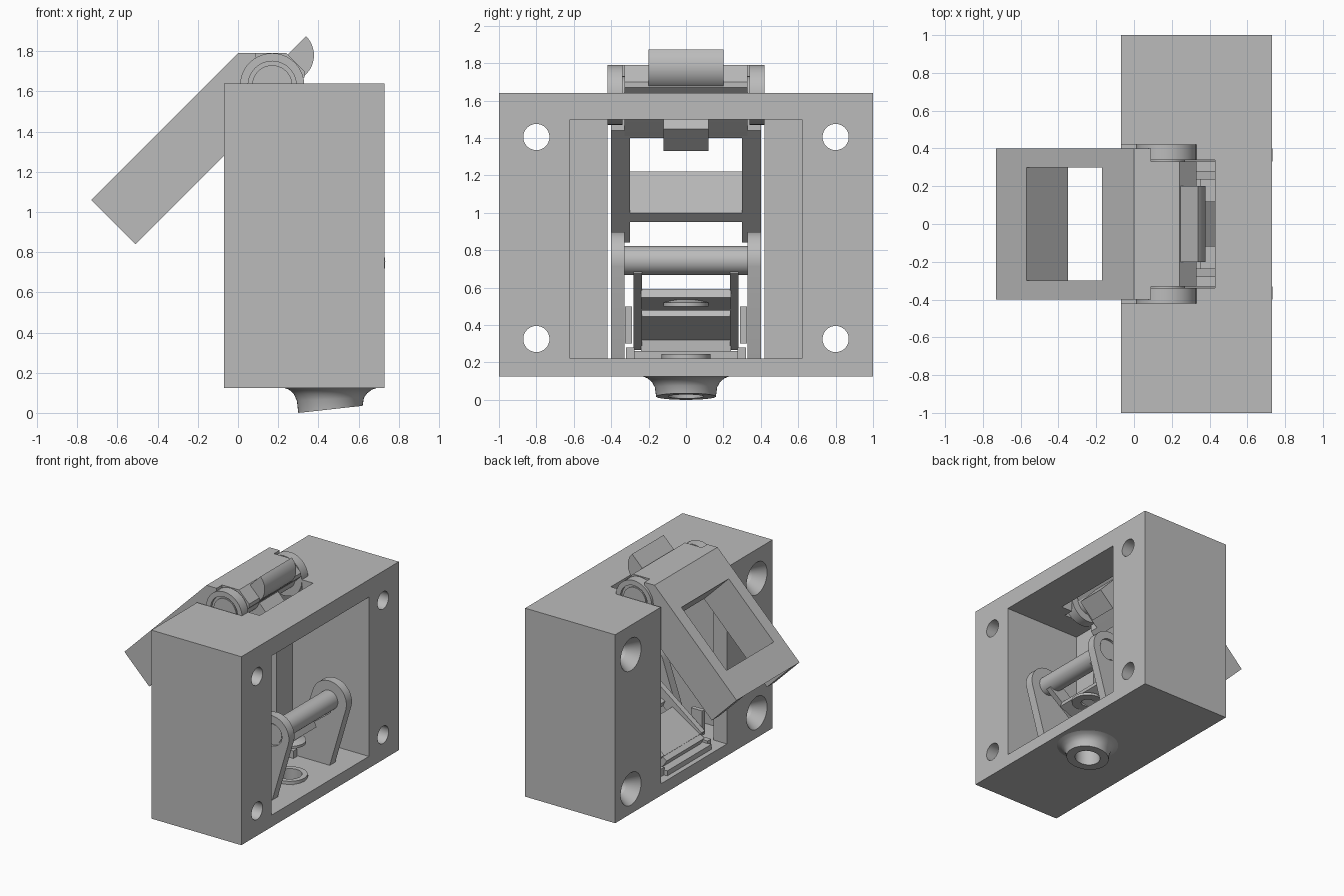
import bpy, bmesh, math

if "Cube" in bpy.data.objects:
    bpy.data.objects.remove(bpy.data.objects["Cube"])

grey = bpy.data.materials.new("plain grey")
grey.use_nodes = True
grey.diffuse_color = (0.5, 0.5, 0.5, 1)
grey.node_tree.nodes["Principled BSDF"].inputs["Base Color"].default_value = (0.5, 0.5, 0.5, 1)


def finish(name, bm):
    bmesh.ops.recalc_face_normals(bm, faces=bm.faces)
    mesh = bpy.data.meshes.new(name)
    bm.to_mesh(mesh)
    bm.free()
    mesh.materials.append(grey)
    obj = bpy.data.objects.new(name, mesh)
    bpy.context.collection.objects.link(obj)
    return obj


def prism(name, outline, y0, y1):
    """Extrude an (x, z) outline from y0 to y1."""
    bm = bmesh.new()
    face = bm.faces.new([bm.verts.new((x, y0, z)) for x, z in outline])
    side = bmesh.ops.extrude_face_region(bm, geom=[face])["geom"]
    moved = [v for v in side if isinstance(v, bmesh.types.BMVert)]
    bmesh.ops.translate(bm, verts=moved, vec=(0, y1 - y0, 0))
    return finish(name, bm)


def block(name, x0, x1, y0, y1, z0, z1):
    return prism(name, [(x0, z0), (x1, z0), (x1, z1), (x0, z1)], y0, y1)


def arc(cx, cz, r, start=0, end=360, steps=40):
    count = steps if end - start == 360 else steps + 1
    angles = [math.radians(start + (end - start) * i / steps) for i in range(count)]
    return [(cx + r * math.cos(a), cz + r * math.sin(a)) for a in angles]


def bar(ax, az, bx, bz, w):
    """Outline of a straight bar of half width w."""
    length = math.hypot(bx - ax, bz - az)
    nx, nz = -(bz - az) / length * w, (bx - ax) / length * w
    return [(ax + nx, az + nz), (bx + nx, bz + nz), (bx - nx, bz - nz), (ax - nx, az - nz)]


def lathe(name, centre, axis, profile, tilt=0, n=48):
    """Closed ring profile of (radius, height, tilt weight) about x or z."""
    bm = bmesh.new()
    rings = []
    for r, h, weight in profile:
        ring = []
        for i in range(n):
            a = 2 * math.pi * i / n
            u, v = r * math.cos(a), r * math.sin(a)
            p = (h, u, v) if axis == "x" else (u, v, h + weight * tilt * u)
            ring.append(bm.verts.new([c + q for c, q in zip(centre, p)]))
        rings.append(ring)
    for k, ring in enumerate(rings):
        after = rings[(k + 1) % len(rings)]
        for i in range(n):
            j = (i + 1) % n
            bm.faces.new((ring[i], ring[j], after[j], after[i]))
    return finish(name, bm)


def solid_turn(name, centre, profile):
    """Capped solid of revolution along x, from (radius, x) pairs."""
    bm = bmesh.new()
    rings = []
    for r, h in profile:
        rings.append([bm.verts.new((h, centre[0] + y, centre[1] + z)) for y, z in arc(0, 0, r)])
    for a, b in zip(rings, rings[1:]):
        for i in range(len(a)):
            j = (i + 1) % len(a)
            bm.faces.new((a[i], a[j], b[j], b[i]))
    bm.faces.new(rings[0])
    bm.faces.new(rings[-1])
    return finish(name, bm)


def cut(target, *cutters):
    for cutter in cutters:
        mod = target.modifiers.new("cut", "BOOLEAN")
        mod.operation, mod.solver, mod.object = "DIFFERENCE", "EXACT", cutter
        cutter.hide_render = True
    bpy.context.view_layer.update()
    graph = bpy.context.evaluated_depsgraph_get()
    mesh = bpy.data.meshes.new_from_object(target.evaluated_get(graph))
    target.modifiers.clear()
    target.data = mesh
    for cutter in cutters:
        bpy.data.objects.remove(cutter)


# Housing with front cavity, rear slot and top notch
housing = block("housing", -0.07, 0.73, -1, 1, 0.125, 1.64)
cutters = [
    block("cavity_cut", 0.05, 0.9, -0.62, 0.62, 0.22, 1.5),
    block("slot_cut", -0.2, 0.2, -0.42, 0.42, 0.22, 1.8),
    block("notch_cut", -0.2, 0.33, -0.42, 0.42, 1.3, 1.8),
    block("hub_cut", 0.1, 0.43, -0.34, 0.34, 1.3, 1.8),
    prism("outlet_cut", [(0.36, 0), (0.56, 0), (0.56, 0.4), (0.36, 0.4)], -0.1, 0.1),
]
# Countersunk mounting holes
for y in (-0.8, 0.8):
    for z in (0.325, 1.405):
        cutters.append(solid_turn("screw_cut", (y, z),
                                  [(0.14, -0.08), (0.13, -0.07), (0.07, 0.02), (0.07, 0.9)]))
cut(housing, *cutters)

# Flared outlet with slanted end and inner collar
lathe("outlet_nozzle", (0.46, 0, 0), "z", [
    (0.235, 0.126, 0), (0.205, 0.115, 0), (0.182, 0.095, 0.1), (0.167, 0.068, 0.4),
    (0.16, 0.0175, 1), (0.095, 0.0175, 1), (0.09, 0.245, 0), (0.13, 0.245, 0),
    (0.13, 0.215, 0), (0.16, 0.2, 0), (0.16, 0.126, 0)], tilt=0.11)

# Tilted lever with window and finger chamfer
lever = prism("lever_plate", [(-0.73, 1.06), (0, 1.79), (0.09, 1.79), (0.09, 1.44), (-0.51, 0.84)], -0.4, 0.4)
cut(lever,
    prism("window_cut", [(-0.67, 1.32), (-0.27, 1.72), (0.15, 1.3), (-0.25, 0.9)], -0.3, 0.3),
    prism("chamfer_cut", [(-0.73, 1.06), (-0.4, 0.95), (-0.4, 0.7), (-0.8, 0.7), (-0.8, 1.08)], -0.3, 0.3))
prism("lever_hub", [(0.06, 1.79), (0.24, 1.79), (0.33, 1.7), (0.33, 1.67), (0.13, 1.475), (0.06, 1.41)], -0.33, 0.33)
prism("lever_thumb_cam", arc(0.245, 1.78, 0.133, -135, 45, 24), -0.2, 0.2)
prism("lever_tooth", bar(0.17, 1.6, 0.37, 1.39, 0.085), -0.12, 0.12)
prism("lever_axle", arc(0.17, 1.63, 0.1), -0.41, 0.41)

# Mirrored side parts
for side, s in (("left", 1), ("right", -1)):
    ear = prism(side + "_hinge_ear", arc(0.17, 1.63, 0.16), s * 0.34, s * 0.42)
    cut(ear, prism("ear_cut", arc(0.17, 1.63, 0.12), s * 0.4, s * 0.5))
    arm = prism(side + "_link_arm", [(0.24, 0.22), (0.585, 0.22)] + arc(0.58, 0.745, 0.153, -12, 165, 24),
                s * 0.33, s * 0.4)
    cut(arm, prism("arm_cut", arc(0.58, 0.745, 0.09), s * 0.38, s * 0.5))
    prism(side + "_yoke_arm", bar(0.6, 0.72, 0.06, 0.31, 0.055), s * 0.235, s * 0.28)
    block(side + "_guide_tab", 0.06, 0.16, s * 0.29, s * 0.325, 0.3, 0.5)
    block(side + "_guide_foot", 0.0, 0.3, s * 0.275, s * 0.32, 0.22, 0.28)

# Link axle and yoke crosspieces
prism("link_axle", arc(0.58, 0.745, 0.077), -0.385, 0.385)
prism("yoke_plate", bar(0.52, 0.57, 0.36, 0.5, 0.025), -0.24, 0.24)
prism("yoke_rear_plate", bar(0.3, 0.47, 0.02, 0.29, 0.03), -0.24, 0.24)
block("yoke_base", -0.03, 0.2, -0.28, 0.28, 0.22, 0.26)
block("yoke_step", 0.04, 0.12, -0.24, 0.24, 0.25, 0.34)
lathe("plunger_ring", (0.46, 0, 0.5), "z", [(0.12, 0, 0), (0.12, 0.02, 0), (0.065, 0.035, 0), (0.05, 0.03, 0), (0.05, 0, 0)])

# Smooth round surfaces, keep edges sharp
for obj in bpy.context.view_layer.objects:
    obj.select_set(obj.type == "MESH")
bpy.context.view_layer.objects.active = housing
bpy.ops.object.shade_smooth_by_angle(angle=math.radians(30))
